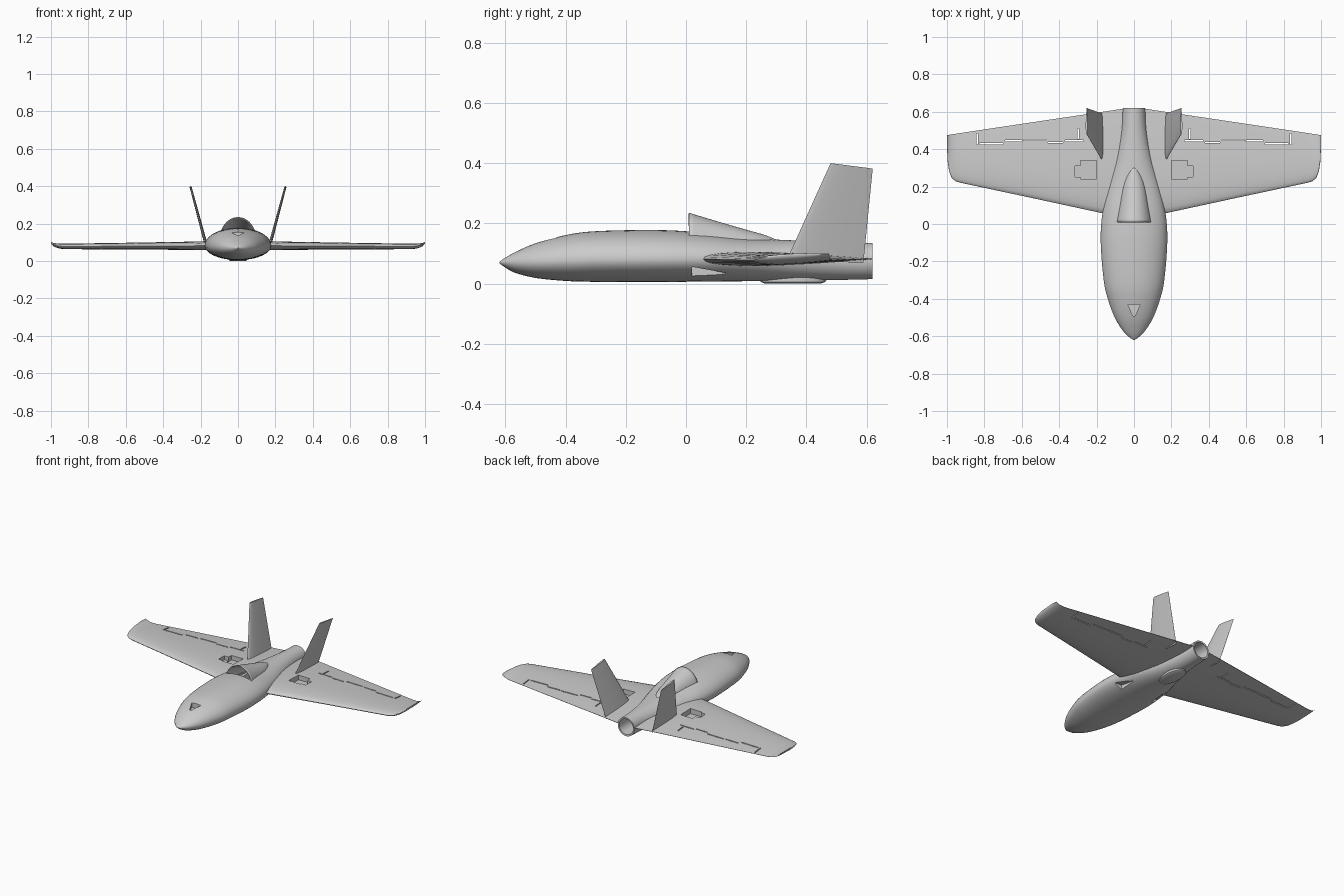
import bpy, bmesh
from math import sin, cos, pi, radians, sqrt

if "Cube" in bpy.data.objects:
    bpy.data.objects.remove(bpy.data.objects["Cube"])


def loft(name, rings, caps=True, closed=True, angle=35):
    """Skin a list of equal-length point rings."""
    bm = bmesh.new()
    vs = [[bm.verts.new(p) for p in r] for r in rings]
    n = len(rings[0])
    for a, b in zip(vs, vs[1:]):
        for i in range(n if closed else n - 1):
            j = (i + 1) % n
            bm.faces.new((a[i], a[j], b[j], b[i]))
    if caps:
        bm.faces.new(vs[0])
        bm.faces.new(vs[-1][::-1])
    bmesh.ops.recalc_face_normals(bm, faces=bm.faces)
    me = bpy.data.meshes.new(name)
    bm.to_mesh(me)
    bm.free()
    ob = bpy.data.objects.new(name, me)
    bpy.context.collection.objects.link(ob)
    ob["angle"] = angle
    return ob


def select(ob):
    bpy.ops.object.select_all(action='DESELECT')
    ob.select_set(True)
    bpy.context.view_layer.objects.active = ob


def smooth(ob):
    select(ob)
    bpy.ops.object.shade_smooth_by_angle(angle=radians(ob["angle"]))


def cut(ob, cutter):
    cutter.hide_render = True
    m = ob.modifiers.new("cut", 'BOOLEAN')
    m.operation, m.solver, m.object = 'DIFFERENCE', 'EXACT', cutter
    select(ob)
    bpy.ops.object.modifier_apply(modifier=m.name)
    bpy.data.objects.remove(cutter)


def mirror(ob):
    ob.modifiers.new("mirror", 'MIRROR').use_mirror_merge = False


def box(x0, x1, y0, y1, z0, z1):
    q = [(x0, y0), (x1, y0), (x1, y1), (x0, y1)]
    return loft("cutter", [[(x, y, z) for x, y in q] for z in (z0, z1)])


def spline(keys, steps=5):
    """Catmull-Rom through rows of numbers."""
    out = []
    for i in range(len(keys) - 1):
        a, b = keys[max(i - 1, 0)], keys[i]
        c, d = keys[i + 1], keys[min(i + 2, len(keys) - 1)]
        for s in range(steps):
            t = s / steps
            out.append([q + 0.5 * t * (r - p + t * (2*p - 5*q + 4*r - s4 + t * (3*(q - r) + s4 - p)))
                        for p, q, r, s4 in zip(a, b, c, d)])
    return out + [keys[-1]]


def oval(y, w, top, bottom, mid=None, n=48):
    mid = (top + bottom) / 2 if mid is None else mid
    return [(w * cos(2*pi*i/n), y,
             mid + ((top - mid) if i < n / 2 else (mid - bottom)) * sin(2*pi*i/n))
            for i in range(n)]


# Fuselage: y, half width, top, bottom, height of widest point
body = spline([
    (-.62, .002, .072, .068, .07), (-.605, .026, .083, .057, .07),
    (-.57, .06, .103, .037, .071), (-.5, .103, .134, .019, .073),
    (-.4, .14, .161, .009, .077), (-.3, .162, .174, .006, .08),
    (-.1, .178, .178, .005, .082), (.05, .17, .17, .007, .082),
    (.2, .138, .152, .008, .08), (.35, .096, .144, .009, .077),
    (.5, .068, .138, .012, .075), (.62, .06, .135, .015, .075)])
rings = [oval(*r) for r in body]
# Exhaust bore turned back into the tail
rings += [oval(y, .05, .125, .025) for y in (.619, .3)]
fuselage = loft("fuselage", rings)

# Duct running from the dorsal intake down to the bore
cut(fuselage, loft("cutter", [oval(.012, .09, .225, .05), oval(.36, .045, .12, .03)]))
# Nose inlet
tri = [(-.033, -.43), (.033, -.43), (.006, -.492), (-.006, -.492)]
cut(fuselage, loft("cutter", [[(x, y, z) for x, y in tri] for z in (.122, .25)]))
# Side inlets under the wing roots
for s in (-1, 1):
    tri = [(.02, .02), (.02, .056), (.13, .036), (.13, .031)]
    cut(fuselage, loft("cutter", [[(s * x, y, z) for y, z in tri] for x in (.115, .3)]))
smooth(fuselage)

# Dorsal intake cowl: y, half width, top
cowl = spline([(.01, .097, .235), (.1, .081, .208), (.2, .062, .179),
               (.26, .042, .162), (.3, .02, .146)], 4)
intake = loft("dorsal_intake",
              [[(w * cos(pi*i/28), y, .12 + (t - .12) * sin(pi*i/28)) for i in range(29)]
               for y, w, t in cowl], caps=False, closed=False)
sol = intake.modifiers.new("thickness", 'SOLIDIFY')
sol.thickness = .004
sol.offset = -1
smooth(intake)


# Airfoil outline as (chord fraction, half thickness -0.5..0.5)
def foil(n=14):
    us = [(1 - cos(pi * i / n)) / 2 for i in range(n + 1)]
    h = [5 * (.2969*sqrt(u) - .126*u - .3516*u**2 + .2843*u**3 - .0995*u**4) for u in us]
    return list(zip(us, h)) + [(u, -k) for u, k in zip(us[-1:0:-1], h[-1:0:-1])]


# Wing: x, leading y, trailing y, height, thickness
sections = [(.055, .03, .617, .082, .048), (.18, .06, .598, .082, .046),
            (.55, .14, .543, .08, .037), (.93, .221, .486, .078, .029),
            (.955, .229, .482, .08, .026), (.975, .247, .479, .084, .022),
            (.988, .28, .477, .089, .017), (.996, .33, .476, .094, .012),
            (1.0, .41, .475, .099, .006)]
wing = loft("wing", [[(x, a + (b - a) * u, z + t * h) for u, h in foil()]
                     for x, a, b, z, t in sections])
# Servo pocket
cut(wing, box(.2, .285, .24, .34, .071, .2))
cut(wing, box(.28, .316, .25, .31, .076, .2))
# Aileron hinge slots
for x0, x1, y0, y1 in [(.835, .842, .425, .485), (.7, .825, .425, .432),
                       (.6, .69, .442, .449), (.47, .59, .446, .453),
                       (.38, .46, .432, .439), (.27, .37, .442, .449),
                       (.295, .302, .455, .51)]:
    cut(wing, box(x0, x1, y0, y1, 0, .2))
smooth(wing)
mirror(wing)

# Canted tail fins: x, z at leading and trailing edge, y range, thickness
fin = loft("tail_fin", [[(x + t * h, a + (b - a) * u, z0 + (z1 - z0) * u) for u, h in foil(10)]
                        for x, z0, z1, a, b, t in
                        [(.167, .075, .07, .333, .589, .018),
                         (.253, .4, .382, .48, .62, .011)]])
smooth(fin)
mirror(fin)

# Belly skid pad
pad = loft("belly_pad", [[(w * cos(2*pi*i/40), .355 + l * sin(2*pi*i/40), z) for i in range(40)]
                         for w, l, z in [(.04, .092, 0), (.05, .108, .006), (.05, .108, .02)]])
smooth(pad)
